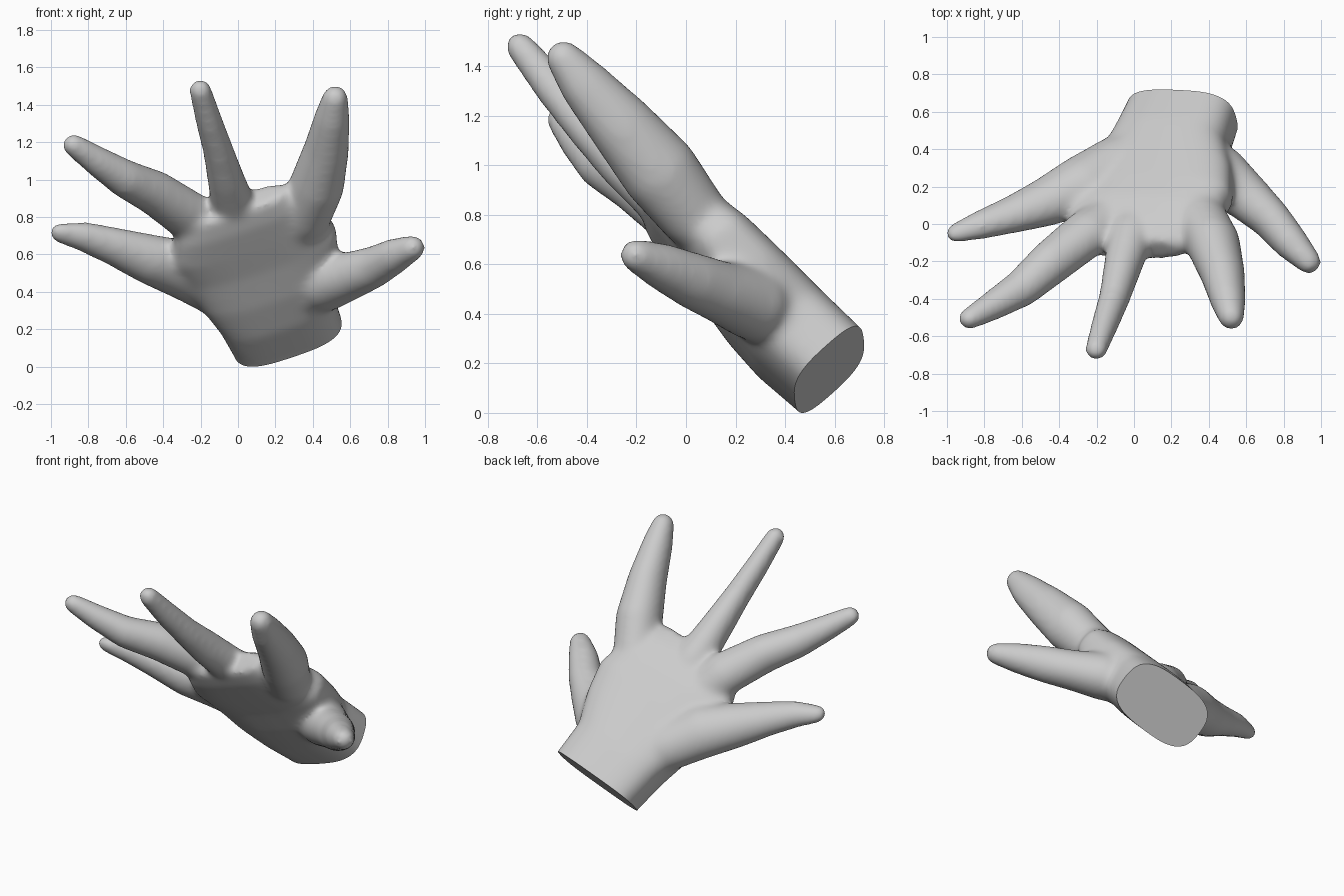
import bpy, bmesh
from math import cos, sin, pi, copysign
from mathutils import Vector

cube = bpy.data.objects.get("Cube")
if cube:
    bpy.data.objects.remove(cube)

skin = bpy.data.materials.new("skin grey")
skin.use_nodes = True
skin.diffuse_color = (0.6, 0.6, 0.6, 1)
skin.node_tree.nodes["Principled BSDF"].inputs["Base Color"].default_value = (0.6, 0.6, 0.6, 1)

# Hand frame: reach points from the wrist to the knuckles, back out of the back of the hand
wrist = Vector((0.265, 0.575, 0.17))
reach = Vector((-0.26, -0.68, 0.69)).normalized()
back = Vector((-0.19, 0.73, 0.65)).normalized()
back = (back - reach * back.dot(reach)).normalized()
across = reach.cross(back)
if across.x < 0:
    across.negate()

SIDES = 28
bm = bmesh.new()


def loft(sections, power=1.0):
    """Closed tube through (centre, half width, half depth, tangent) sections."""
    rings = []
    for centre, wide, deep, tangent in sections:
        side = tangent.cross(back).normalized()
        up = side.cross(tangent).normalized()
        ring = []
        for i in range(SIDES):
            a = 2 * pi * i / SIDES
            c = copysign(abs(cos(a)) ** power, cos(a))
            s = copysign(abs(sin(a)) ** power, sin(a))
            ring.append(bm.verts.new(centre + side * wide * c + up * deep * s))
        rings.append(ring)
    for r0, r1 in zip(rings, rings[1:]):
        for i in range(SIDES):
            j = (i + 1) % SIDES
            bm.faces.new((r0[i], r0[j], r1[j], r1[i]))
    bm.faces.new(rings[0][::-1])
    bm.faces.new(rings[-1])


def finger(points):
    """Finger from root to tip, points are (x, y, z, half width, half depth)."""
    pos = [Vector(p[:3]) for p in points]
    last = len(pos) - 1
    sections = []
    for i, p in enumerate(points):
        tangent = (pos[min(i + 1, last)] - pos[max(i - 1, 0)]).normalized()
        sections.append((pos[i], p[3], p[4], tangent))
    # rounded tip
    centre, wide, deep, tangent = sections[-1]
    for k in (0.4, 0.75, 0.95):
        f = (1 - k * k) ** 0.5
        sections.append((centre + tangent * wide * k, wide * f, deep * f, tangent))
    loft(sections)


# Palm and wrist: distance along reach, sideways shift, back shift, half width, half depth
palm = [(-0.12, 0, 0, 0.305, 0.19), (0, 0, 0, 0.305, 0.19),
        (0.22, -0.01, -0.01, 0.32, 0.195), (0.42, 0.01, -0.01, 0.39, 0.18),
        (0.62, 0.02, 0, 0.43, 0.155), (0.78, -0.02, 0, 0.42, 0.14),
        (0.92, -0.02, -0.01, 0.36, 0.115), (1.03, -0.01, -0.02, 0.28, 0.075)]
loft([(wrist + reach * t + across * u + back * n, w, d, reach)
      for t, u, n, w, d in palm], 0.65)

# Index finger
finger([(0.27, 0.20, 0.60, 0.09, 0.09), (0.36, 0.03, 0.79, 0.14, 0.14),
        (0.43, -0.11, 0.97, 0.145, 0.16), (0.48, -0.27, 1.16, 0.12, 0.135),
        (0.51, -0.42, 1.33, 0.095, 0.105), (0.525, -0.50, 1.43, 0.072, 0.075)])
# Middle finger
finger([(0.04, 0.12, 0.64, 0.09, 0.08), (-0.01, -0.06, 0.82, 0.125, 0.115),
        (-0.06, -0.25, 1.0, 0.10, 0.11), (-0.10, -0.40, 1.15, 0.083, 0.092),
        (-0.15, -0.54, 1.31, 0.073, 0.08), (-0.197, -0.675, 1.475, 0.062, 0.062)])
# Ring finger
finger([(-0.05, 0.12, 0.61, 0.10, 0.08), (-0.24, -0.05, 0.79, 0.14, 0.12),
        (-0.44, -0.21, 0.925, 0.122, 0.12), (-0.60, -0.35, 1.0, 0.105, 0.10),
        (-0.75, -0.44, 1.095, 0.083, 0.08), (-0.875, -0.51, 1.18, 0.063, 0.06)])
# Little finger, with the heel of the hand at its root
finger([(0.10, 0.44, 0.29, 0.12, 0.12), (-0.09, 0.32, 0.41, 0.16, 0.14),
        (-0.27, 0.21, 0.51, 0.17, 0.145), (-0.47, 0.11, 0.57, 0.14, 0.125),
        (-0.65, 0.045, 0.635, 0.11, 0.095), (-0.82, -0.01, 0.69, 0.085, 0.075),
        (-0.945, -0.05, 0.71, 0.062, 0.05)])
# Thumb, with the ball of the thumb at its root
finger([(0.27, 0.42, 0.36, 0.12, 0.12), (0.46, 0.26, 0.44, 0.165, 0.15),
        (0.62, 0.13, 0.485, 0.13, 0.125), (0.74, 0.02, 0.53, 0.108, 0.115),
        (0.85, -0.11, 0.59, 0.095, 0.095), (0.94, -0.205, 0.63, 0.07, 0.07)])

bmesh.ops.recalc_face_normals(bm, faces=bm.faces)
mesh = bpy.data.meshes.new("hand")
bm.to_mesh(mesh)
bm.free()
hand = bpy.data.objects.new("hand", mesh)
bpy.context.collection.objects.link(hand)

# Fuse the parts into one skin and soften the webs between the fingers
fuse = hand.modifiers.new("fuse", "REMESH")
fuse.mode = "VOXEL"
fuse.voxel_size = 0.016
soften = hand.modifiers.new("soften", "SMOOTH")
soften.factor = 0.5
soften.iterations = 30
bpy.context.view_layer.update()
fused = bpy.data.meshes.new_from_object(
    hand.evaluated_get(bpy.context.evaluated_depsgraph_get()))
hand.modifiers.clear()

# Cut the wrist off flat and close it
bm = bmesh.new()
bm.from_mesh(fused)
cut = bmesh.ops.bisect_plane(bm, geom=bm.verts[:] + bm.edges[:] + bm.faces[:],
                             plane_co=wrist, plane_no=reach, clear_inner=True)
rim = [e for e in cut["geom_cut"] if isinstance(e, bmesh.types.BMEdge)]
bmesh.ops.holes_fill(bm, edges=rim, sides=0)

# Centre the hand on the ground
lo = Vector([min(v.co[i] for v in bm.verts) for i in range(3)])
hi = Vector([max(v.co[i] for v in bm.verts) for i in range(3)])
middle = (lo + hi) / 2
middle.z = lo.z
bmesh.ops.translate(bm, verts=bm.verts, vec=-middle)
bm.to_mesh(fused)
bm.free()
hand.data = fused
fused.materials.clear()
fused.materials.append(skin)

bpy.context.view_layer.objects.active = hand
hand.select_set(True)
bpy.ops.object.shade_smooth_by_angle(angle=0.7)
